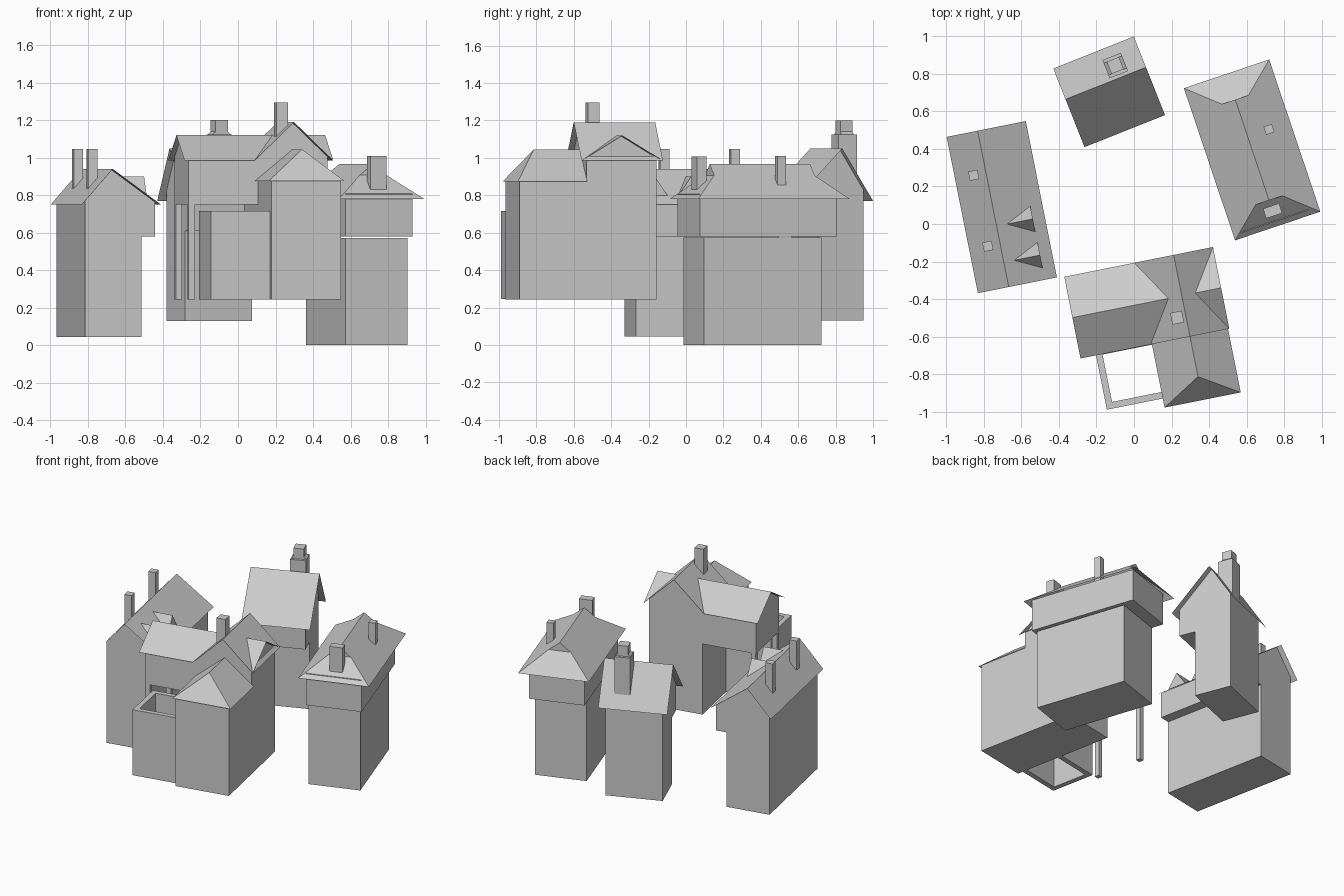
import bpy, bmesh
from math import radians

if "Cube" in bpy.data.objects:
    bpy.data.objects.remove(bpy.data.objects["Cube"])


def mesh(name, frame, verts, faces, up=False):
    bm = bmesh.new()
    vs = [bm.verts.new(v) for v in verts]
    for f in faces:
        bm.faces.new([vs[i] for i in f])
    bmesh.ops.recalc_face_normals(bm, faces=bm.faces[:])
    bm.normal_update()
    # open roof sheets should face the sky
    if up and sum(f.normal.z for f in bm.faces) < 0:
        bmesh.ops.reverse_faces(bm, faces=bm.faces[:])
    me = bpy.data.meshes.new(name)
    bm.to_mesh(me)
    bm.free()
    ob = bpy.data.objects.new(name, me)
    bpy.context.collection.objects.link(ob)
    ob.location = (frame[0], frame[1], 0)
    ob.rotation_euler = (0, 0, radians(frame[2]))
    return ob


def pt(axis, p, a, z):
    return (p, a, z) if axis == 'y' else (a, p, z)


def prism(name, frame, prof, a0, a1, axis='y'):
    """Closed (p, z) profile extruded along the axis."""
    n = len(prof)
    verts = [pt(axis, p, a, z) for a in (a0, a1) for p, z in prof]
    faces = [range(n), range(n, 2 * n)]
    faces += [(i, (i + 1) % n, (i + 1) % n + n, i + n) for i in range(n)]
    return mesh(name, frame, verts, faces)


def box(name, frame, x0, x1, y0, y1, z0, z1):
    return prism(name, frame, [(x0, z0), (x1, z0), (x1, z1), (x0, z1)], y0, y1)


def chimney(name, frame, x, y, w, z0, z1, d=None):
    d = d or w
    return box(name, frame, x - w / 2, x + w / 2, y - d / 2, y + d / 2, z0, z1)


def sheet(name, frame, rows, axis='y'):
    """Thin roof: rows of (p, z, start, end)."""
    verts = [pt(axis, p, a, z) for p, z, s, e in rows for a in (s, e)]
    faces = [(2 * i, 2 * i + 1, 2 * i + 3, 2 * i + 2) for i in range(len(rows) - 1)]
    return mesh(name, frame, verts, faces, True)


def gabled(w0, w1, z0, eaves, ridge):
    """Wall outline fitted under a gable roof; eaves = (left p, right p, z)."""
    l, r, ze = eaves
    p, zr = ridge
    h = zr - ze
    zl = ze + h * (w0 - l) / (p - l) - 0.004
    zrr = ze + h * (r - w1) / (r - p) - 0.004
    return [(w0, z0), (w1, z0), (w1, zrr), (p, zr - 0.004), (w0, zl)]


# ---- left house: long gable, jetty, two dormers ----
A = (-0.705, 0.09, 11.3)
box("left_house_ground_floor", A, -0.19, 0.117, -0.388, 0.388, 0.045, 0.58)
prism("left_house_upper_floor", A,
      gabled(-0.19, 0.19, 0.58, (-0.215, 0.215, 0.75), (-0.047, 0.94)), -0.388, 0.388)
sheet("left_house_roof", A, [(-0.215, 0.75, -0.425, 0.425), (-0.047, 0.94, -0.425, 0.425),
                             (0.215, 0.75, -0.425, 0.425)])
for i, c in enumerate((-0.094, -0.291)):
    mesh(f"left_house_dormer_{i}", A,
         [(0.01, c, 0.9), (0.15, c, 0.9), (0.15, c - 0.07, 0.798), (0.15, c + 0.07, 0.798)],
         [(0, 1, 2), (0, 1, 3), (1, 2, 3)], True)
for i, c in enumerate((0.196, -0.19)):
    chimney(f"left_house_chimney_{i}", A, -0.114, c, 0.05, 0.8, 1.047)

# ---- back house: gable across, jetty at the front, stepped chimney ----
B = (-0.1325, 0.705, 21.7)
box("back_house_ground_floor", B, -0.192, 0.192, -0.075, 0.187, 0.13, 0.61)
prism("back_house_upper_floor", B,
      gabled(-0.19, 0.187, 0.61, (-0.2255, 0.2255, 0.77), (0.049, 1.05)), -0.192, 0.192, 'x')
sheet("back_house_roof", B, [(-0.2255, 0.77, -0.231, 0.231), (0.049, 1.05, -0.231, 0.231),
                             (0.2255, 0.77, -0.231, 0.231)], 'x')
chimney("back_house_chimney_base", B, 0.082, 0.118, 0.105, 0.84, 1.125)
prism("back_house_chimney_shoulder", B,
      [(0.03, 1.125), (0.134, 1.125), (0.117, 1.14), (0.047, 1.14)], 0.083, 0.153)
chimney("back_house_chimney_stack", B, 0.082, 0.118, 0.07, 1.12, 1.2)

# ---- right house: hipped roof with gablets ----
D = (0.63, 0.395, 18.6)
box("right_house_ground_floor", D, -0.185, 0.165, -0.37, 0.292, 0, 0.573)
box("right_house_upper_floor", D, -0.195, 0.182, -0.4, 0.372, 0.58, 0.808)
rv = []
for s in (-1, 1):
    rv += [(-0.24, s * 0.428, 0.78), (0.24, s * 0.428, 0.78),
           (-0.075, s * 0.283, 0.907), (0.075, s * 0.283, 0.907), (0, s * 0.283, 0.966)]
mesh("right_house_roof", D, rv,
     [(0, 2, 4, 9, 7, 5), (1, 3, 4, 9, 8, 6), (0, 1, 3, 2), (5, 6, 8, 7),
      (2, 3, 4), (7, 8, 9)], True)
chimney("right_house_front_chimney", D, 0, -0.343, 0.09, 0.8, 1.008, 0.055)
chimney("right_house_side_chimney", D, 0.12, 0.075, 0.046, 0.82, 1.01)

# ---- front house: tall cross wing, raised side wing, hipped front wing, yard ----
C = (0.255, -0.3825, 11.3)
eaves, r = (-0.214, 0.214, 0.985), (0, 1.19)
side, rs = (-0.222, 0.222, 0.985), (0, 1.12)
prism("cross_wing_walls", C, gabled(-0.19, 0.19, 0.243, eaves, r), -0.19, 0.19)
sheet("cross_wing_roof", C, [(-0.214, 0.985, -0.222, 0.222), (0, 1.19, -0.222, 0.222),
                             (0.214, 0.985, -0.222, 0.222)])
prism("side_gable_wall", C, gabled(-0.19, 0.19, 0.95, side, rs), 0.12, 0.19, 'x')
sheet("side_gable_roof", C, [(-0.222, 0.985, 0.21, 0.214), (0, 1.12, 0.068, 0.214),
                             (0.222, 0.985, 0.21, 0.214)], 'x')
prism("raised_wing_walls", C, gabled(-0.19, 0.19, 0.75, side, rs), -0.568, -0.185, 'x')
sheet("raised_wing_roof", C, [(-0.222, 0.985, -0.595, -0.214), (0, 1.12, -0.595, -0.073),
                              (0.222, 0.985, -0.595, -0.214)], 'x')
for i, y in enumerate((-0.172, 0.172)):
    chimney(f"raised_wing_post_{i}", C, -0.55, y, 0.034, 0.243, 0.75)
box("front_wing_walls", C, -0.19, 0.19, -0.555, -0.19, 0.243, 0.885)
mesh("front_wing_roof", C,
     [(-0.207, -0.567, 0.875), (0.207, -0.567, 0.875), (0, -0.44, 1.045),
      (-0.207, -0.19, 0.875), (0.207, -0.19, 0.875), (0, -0.19, 1.045)],
     [(0, 1, 2), (0, 2, 5, 3), (1, 2, 5, 4)], True)
chimney("front_house_chimney", C, -0.0475, -0.11, 0.063, 1.08, 1.295)

# yard enclosure, open at top and bottom
t = 0.035
box("yard_front_wall", C, -0.511, -0.19, -0.5175, -0.5175 + t, 0.245, 0.715)
box("yard_left_wall", C, -0.511, -0.511 + t, -0.5175 + t, -0.225, 0.245, 0.715)
box("yard_back_wall", C, -0.511, -0.19, -0.225, -0.225 + t, 0.245, 0.715)
